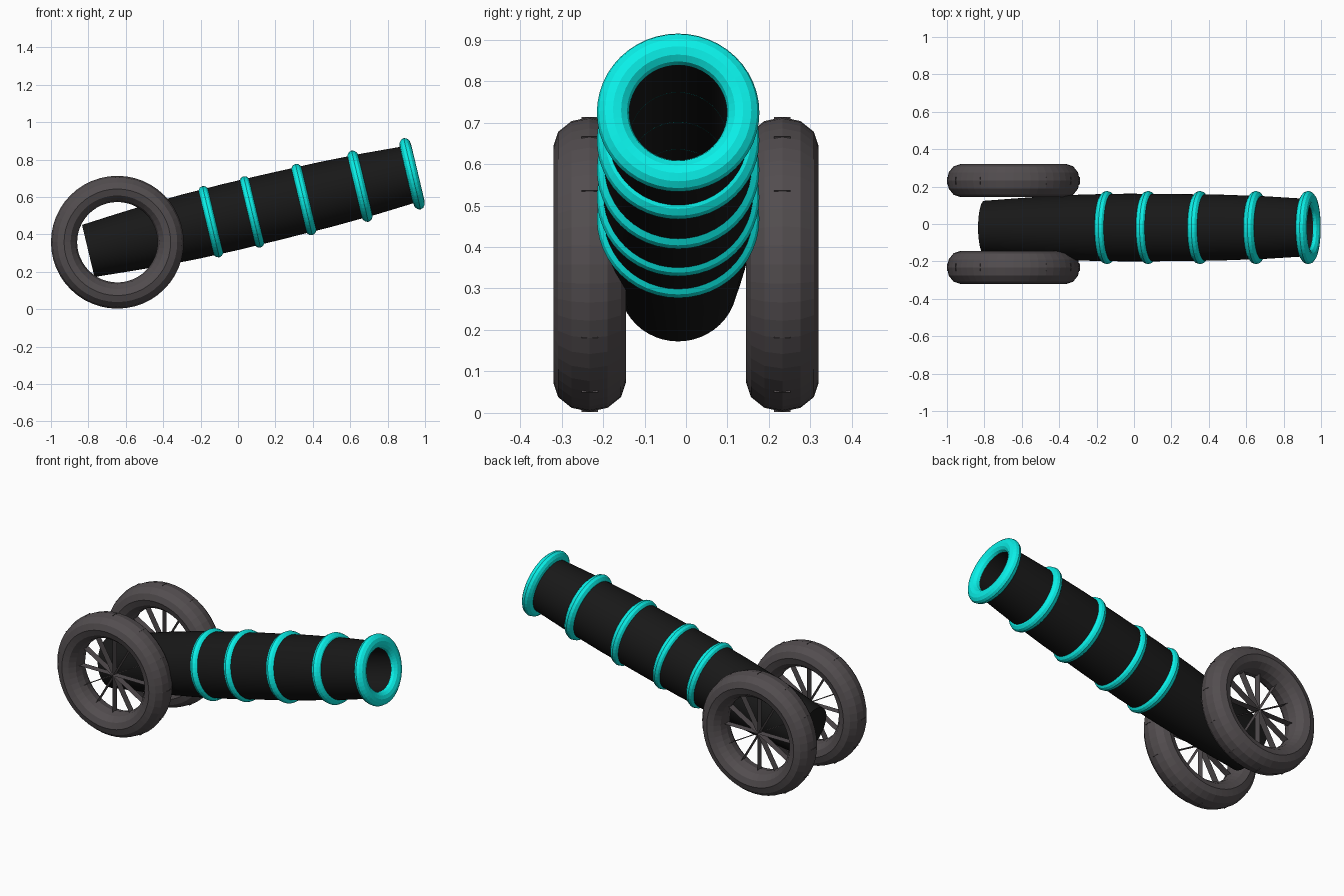
import bpy, bmesh, math
from mathutils import Matrix, Vector

if "Cube" in bpy.data.objects:
    bpy.data.objects.remove(bpy.data.objects["Cube"])

TILT = math.radians(13.4)
AIM = math.pi / 2 - TILT                      # turns local z onto the barrel axis
AXIS = Vector((math.cos(TILT), 0, math.sin(TILT)))
MUZZLE = Vector((0.931, -0.019, 0.724))
LENGTH = 1.78
REAR = MUZZLE - AXIS * LENGTH


def material(name, rgb):
    m = bpy.data.materials.new(name)
    m.diffuse_color = (*rgb, 1)
    m.use_nodes = True
    m.node_tree.nodes["Principled BSDF"].inputs["Base Color"].default_value = m.diffuse_color
    return m


black = material("black_iron", (0.009, 0.009, 0.009))
teal = material("teal_bands", (0.003, 0.87, 0.81))
grey = material("dark_grey", (0.085, 0.074, 0.078))


def torus(name, major, minor, widen, loc, rot, mat):
    bpy.ops.mesh.primitive_torus_add(major_radius=major, minor_radius=minor,
                                     major_segments=48, minor_segments=12,
                                     location=loc, rotation=rot)
    ob = bpy.context.object
    ob.name = name
    ob.scale.z = widen
    ob.data.materials.append(mat)
    return ob


def mesh_object(name, bm, mat):
    me = bpy.data.meshes.new(name)
    bm.to_mesh(me)
    bm.free()
    ob = bpy.data.objects.new(name, me)
    bpy.context.collection.objects.link(ob)
    me.materials.append(mat)
    return ob


# Barrel: lathed (radius, distance along axis) profile with a hollow bore
profile = [(0, 0), (0.143, 0), (0.155, 0.16), (0.168, 0.35), (0.177, 0.55),
           (0.181, 0.78), (0.180, 1.0), (0.176, 1.3), (0.167, 1.55),
           (0.153, LENGTH), (0.1185, LENGTH), (0.1185, 0.5), (0, 0.5)]
bm = bmesh.new()
verts = [bm.verts.new((r, 0, t)) for r, t in profile]
edges = [bm.edges.new(pair) for pair in zip(verts, verts[1:])]
bmesh.ops.spin(bm, geom=verts + edges, cent=(0, 0, 0), axis=(0, 0, 1),
               angle=2 * math.pi, steps=48)
bmesh.ops.remove_doubles(bm, verts=bm.verts, dist=1e-5)
bmesh.ops.recalc_face_normals(bm, faces=bm.faces)
barrel = mesh_object("barrel", bm, black)
barrel.location = REAR
barrel.rotation_euler = (0, AIM, 0)
bpy.ops.object.select_all(action='DESELECT')
barrel.select_set(True)
bpy.context.view_layer.objects.active = barrel
bpy.ops.object.shade_smooth_by_angle(angle=math.radians(30))

# Reinforcing bands, the last one forming the muzzle lip
for i, x in enumerate((-0.145, 0.075, 0.352, 0.652, MUZZLE.x)):
    loc = MUZZLE + AXIS * ((x - MUZZLE.x) / AXIS.x)
    torus(f"band_{i + 1}", 0.157, 0.039, 0.8, loc, (0, AIM, 0), teal)

# Wheels: thick tyre plus twelve flat, thin spokes
for side, y in (("left", 0.2325), ("right", -0.2325)):
    centre = Vector((-0.645, y, 0.358))
    torus(f"{side}_tyre", 0.285, 0.07, 1.25, centre, (math.pi / 2, 0, 0), grey)
    bm = bmesh.new()
    for k in range(12):
        rot = Matrix.Rotation(k * math.pi / 6, 4, 'Y')
        bm.faces.new([bm.verts.new(rot @ Vector(p)) for p in
                      ((0, -0.02, 0), (0.356, -0.02, 0),
                       (0.356, 0.02, 0), (0, 0.02, 0))])
    spokes = mesh_object(f"{side}_spokes", bm, grey)
    spokes.location = centre
